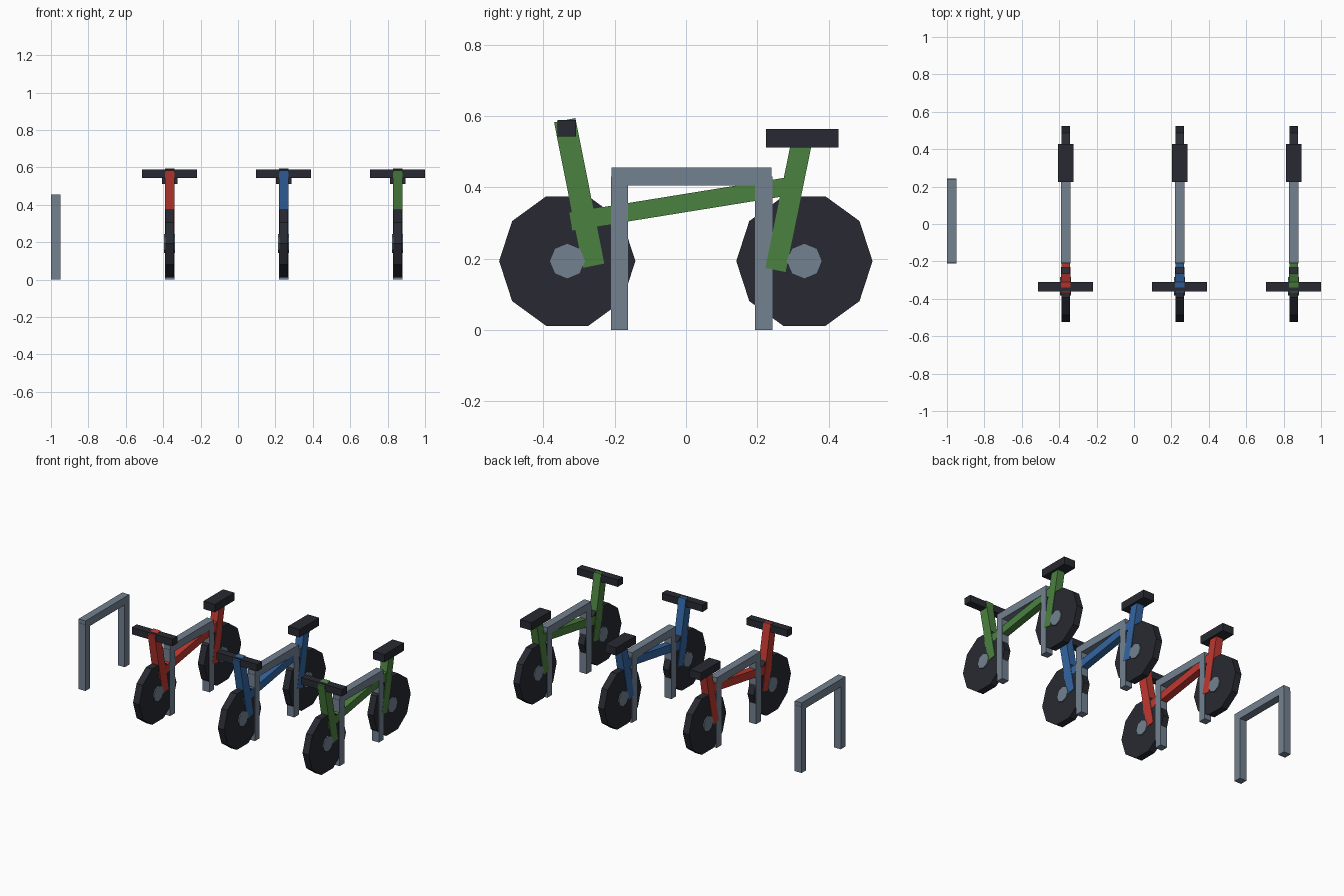
import bpy
from math import atan2, cos, sin, pi
from mathutils import Vector

if "Cube" in bpy.data.objects:
    bpy.data.objects.remove(bpy.data.objects["Cube"])


def material(name, r, g, b):
    m = bpy.data.materials.new(name)
    m.diffuse_color = (r, g, b, 1)
    m.use_nodes = True
    m.node_tree.nodes["Principled BSDF"].inputs["Base Color"].default_value = m.diffuse_color
    return m


STEEL = material("steel", 0.17, 0.22, 0.28)
RUBBER = material("rubber", 0.021, 0.023, 0.032)
PAINTS = [("red", material("red_paint", 0.52, 0.04, 0.03)),
          ("blue", material("blue_paint", 0.033, 0.13, 0.36)),
          ("green", material("green_paint", 0.07, 0.22, 0.05))]


def mesh_object(name, verts, faces, mat):
    me = bpy.data.meshes.new(name)
    me.from_pydata(verts, [], faces)
    me.materials.append(mat)
    ob = bpy.data.objects.new(name, me)
    bpy.context.collection.objects.link(ob)
    return ob


def extrude_x(name, profile, x, width, mat):
    """Extrude a (y, z) outline, counter-clockwise, across x."""
    n = len(profile)
    verts = [(x + s * width / 2, y, z) for s in (-1, 1) for y, z in profile]
    faces = [tuple(reversed(range(n))), tuple(range(n, 2 * n))]
    faces += [(i, (i + 1) % n, n + (i + 1) % n, n + i) for i in range(n)]
    return mesh_object(name, verts, faces, mat)


def box(name, x, width, y0, y1, z0, z1, mat):
    return extrude_x(name, [(y0, z0), (y1, z0), (y1, z1), (y0, z1)], x, width, mat)


def bar(name, x, width, a, b, depth, mat):
    """Straight rectangular tube between two (y, z) points."""
    a, b = Vector(a), Vector(b)
    d = (b - a).normalized()
    n = Vector((-d.y, d.x)) * depth / 2
    return extrude_x(name, [a - n, b - n, b + n, a + n], x, width, mat)


def disc(name, x, width, y, z, radius, sides, mat):
    ring = [(y + radius * cos(2 * pi * i / sides), z + radius * sin(2 * pi * i / sides))
            for i in range(sides)]
    return extrude_x(name, ring, x, width, mat)


def rack(i, x):
    box(f"rack_front_post_{i}", x, 0.05, -0.211, -0.162, 0, 0.43, STEEL)
    box(f"rack_back_post_{i}", x, 0.05, 0.193, 0.242, 0, 0.43, STEEL)
    box(f"rack_top_rail_{i}", x, 0.05, -0.209, 0.24, 0.405, 0.455, STEEL)


def bicycle(colour, paint, x):
    # wheels and hubs
    for end, y in (("front", -0.333), ("back", 0.332)):
        disc(f"{colour}_{end}_wheel", x, 0.045, y, 0.193, 0.191, 10, RUBBER)
        disc(f"{colour}_{end}_hub", x, 0.058, y, 0.193, 0.05, 8, STEEL)
    # painted frame
    bar(f"{colour}_fork", x, 0.052, (-0.259, 0.18), (-0.34, 0.588), 0.061, paint)
    bar(f"{colour}_main_tube", x, 0.046, (-0.323, 0.304), (0.29, 0.403), 0.051, paint)
    bar(f"{colour}_seat_tube", x, 0.052, (0.251, 0.168), (0.326, 0.535), 0.058, paint)
    # handlebar and seat
    box(f"{colour}_handlebar", x, 0.293, -0.36, -0.309, 0.543, 0.588, RUBBER)
    box(f"{colour}_seat", x, 0.082, 0.225, 0.427, 0.512, 0.563, RUBBER)


# four racks, the first one empty
SPACING = 0.6095
for i in range(4):
    x = -0.975 + i * SPACING
    rack(i + 1, x)
    if i:
        bicycle(*PAINTS[i - 1], x)
